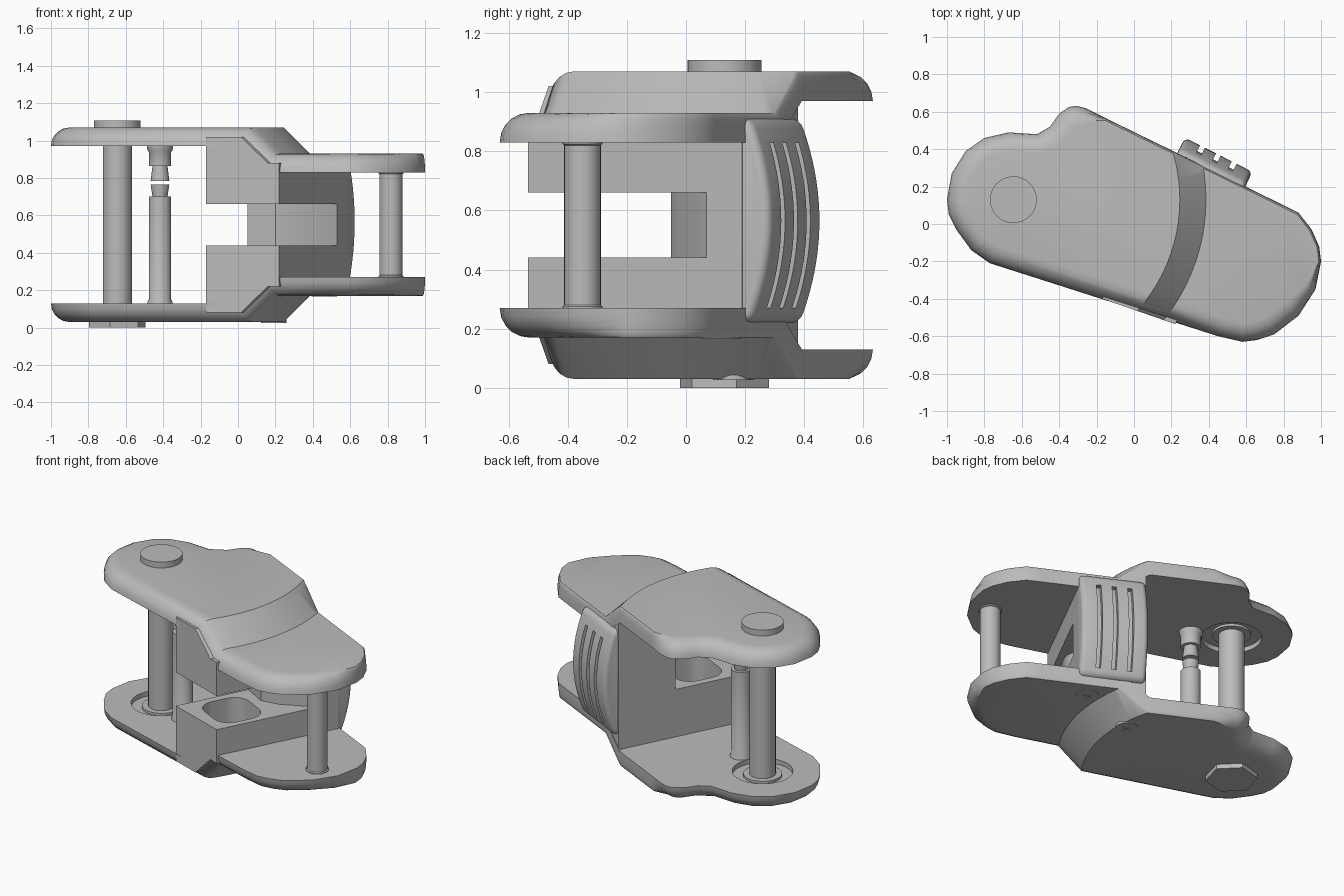
import bpy, bmesh, math
from mathutils import Vector

if "Cube" in bpy.data.objects:
    bpy.data.objects.remove(bpy.data.objects["Cube"])

grey = bpy.data.materials.new("plain grey")
grey.use_nodes = True
grey.diffuse_color = (0.5, 0.5, 0.5, 1)
grey.node_tree.nodes["Principled BSDF"].inputs["Base Color"].default_value = (0.5, 0.5, 0.5, 1)

PIVOT = Vector((-0.645, 0.13))
MID = 0.55
R_IN, R_OUT = 0.89, 1.03
U, V = Vector((0.89, -0.45, 0)).normalized(), Vector((0.45, 0.89, 0)).normalized()


def to_object(name, bm):
    bmesh.ops.recalc_face_normals(bm, faces=bm.faces)
    mesh = bpy.data.meshes.new(name)
    bm.to_mesh(mesh)
    bm.free()
    mesh.materials.append(grey)
    obj = bpy.data.objects.new(name, mesh)
    bpy.context.collection.objects.link(obj)
    return obj


def loft(name, rings):
    """Skin a list of equal-length rings and cap both ends."""
    bm = bmesh.new()
    loops = [[bm.verts.new(p) for p in ring] for ring in rings]
    n = len(loops[0])
    for a, b in zip(loops, loops[1:]):
        for i in range(n):
            j = (i + 1) % n
            bm.faces.new((a[i], a[j], b[j], b[i]))
    bm.faces.new(loops[0])
    bm.faces.new(loops[-1])
    return to_object(name, bm)


def prism(name, points, z0, z1):
    return loft(name, [[(x, y, z) for x, y in points] for z in (z0, z1)])


def turned(name, centre, profile, sides=32, spin=0.0):
    """Round part from (radius, z) pairs."""
    angles = [spin + math.tau * i / sides for i in range(sides)]
    return loft(name, [[(centre[0] + r * math.cos(a), centre[1] + r * math.sin(a), z)
                        for a in angles] for r, z in profile])


def bake(obj):
    dg = bpy.context.evaluated_depsgraph_get()
    mesh = bpy.data.meshes.new_from_object(obj.evaluated_get(dg))
    obj.modifiers.clear()
    obj.data = mesh


def boolean(obj, cutter, mode="DIFFERENCE", drop=True):
    mod = obj.modifiers.new("cut", "BOOLEAN")
    mod.object, mod.operation, mod.solver = cutter, mode, "EXACT"
    bake(obj)
    if drop:
        bpy.data.objects.remove(cutter)


def smooth(obj, angle=35):
    bpy.ops.object.select_all(action="DESELECT")
    obj.select_set(True)
    bpy.context.view_layer.objects.active = obj
    bpy.ops.object.shade_smooth_by_angle(angle=math.radians(angle))


def step_inward(obj):
    """Shear the part toward mid height along an arc around the pivot."""
    discs = [turned("arc_helper", PIVOT, [(r, -1), (r, 2)], 96) for r in (R_IN, R_OUT)]
    bm = bmesh.new()
    for ops in ([("INTERSECT", 0)], [("INTERSECT", 1), ("DIFFERENCE", 0)], [("DIFFERENCE", 1)]):
        piece = obj.copy()
        piece.data = obj.data.copy()
        bpy.context.collection.objects.link(piece)
        for mode, k in ops:
            boolean(piece, discs[k], mode, drop=False)
        bm.from_mesh(piece.data)
        bpy.data.objects.remove(piece)
    radius = lambda v: (v.co.xy - PIVOT).length
    seams = [f for f in bm.faces if any(all(abs(radius(v) - r) < 0.002 for v in f.verts)
                                        for r in (R_IN, R_OUT)) and abs(f.normal.z) < 0.1]
    bmesh.ops.delete(bm, geom=seams, context="FACES")
    bmesh.ops.remove_doubles(bm, verts=bm.verts, dist=0.0003)
    bmesh.ops.triangulate(bm, faces=bm.faces)
    for v in bm.verts:
        t = min(max((radius(v) - R_IN - 0.001) / (R_OUT - R_IN - 0.003), 0), 1)
        v.co.z += 0.14 * t * (1 if v.co.z < MID else -1)
    bmesh.ops.recalc_face_normals(bm, faces=bm.faces)
    bm.to_mesh(obj.data)
    bm.free()
    for d in discs:
        bpy.data.objects.remove(d)


# Side plates: rounded outer rim, soft everywhere but the straight back edge
outline = [(-1, .13), (-.975, .27), (-.9, .39), (-.8, .46), (-.67, .49), (-.52, .48), (-.45, .52),
           (-.4, .59), (-.35, .625), (-.31, .632), (-.26, .62), (-.15, .565), (.25, .37), (.8, .1),
           (.88, .06), (.95, -.03), (.99, -.12), (1, -.2), (.97, -.35), (.88, -.49), (.75, -.59),
           (.66, -.62), (.58, -.63), (.45, -.6), (-.77, -.21), (-.87, -.14), (-.95, -.03), (-.99, .05)]
pts = [Vector(p) for p in outline]
insets = []
for i, p in enumerate(pts):
    a = (p - pts[i - 1]).normalized()
    b = (pts[(i + 1) % len(pts)] - p).normalized()
    t = (a + b).normalized()
    v = p.dot(V.xy)
    w = 0.1 if p.x < -0.2 else 0.1 * min(max((0.3 - v) / 0.3, 0.12), 1)
    insets.append(Vector((t.y, -t.x)) * w)
rings = []
for k in range(6):
    a = math.pi / 2 * k / 5
    rings.append([(*(p + n * (1 - math.cos(a))), 0.97 + 0.1 * math.sin(a))
                  for p, n in zip(pts, insets)])
upper = loft("upper_plate", rings)
step_inward(upper)
boolean(upper, turned("recess_cutter", PIVOT, [(0.18, 0.9), (0.18, 1.0)]))
lower = upper.copy()
lower.data = upper.data.copy()
lower.name = "lower_plate"
bpy.context.collection.objects.link(lower)
for v in lower.data.vertices:
    v.co.z = 2 * MID - v.co.z
lower.data.flip_normals()
smooth(upper)
smooth(lower)

# Centre block with a front slot and a rounded pocket above and below it
block = prism("centre_block", [(-.17, -.4), (.22, -.535), (.59, .19), (.224, .379)], 0.08, 1.02)
step_inward(block)
boolean(block, prism("slot_cutter", [(-.6, -.9), (.9, -.9), (.9, .24), (.53, .07), (.32, -.03),
                                     (.2, -.05), (.05, .035), (-.1, .1)], 0.44, 0.66))
pocket = []
for q, (sx, sy) in enumerate([(1, 1), (-1, 1), (-1, -1), (1, -1)]):
    for k in range(7):
        a = math.pi / 2 * (q + k / 6)
        c = U * (0.237 + sx * 0.06 + 0.1 * math.cos(a)) + V * (-0.17 + sy * 0.05 + 0.1 * math.sin(a))
        pocket.append(c.xy)
boolean(block, prism("pocket_cutter", pocket, 0.26, 0.84))
smooth(block, 25)


# Domed thumb grip with three vertical grooves
def bulge(z):
    return 0.535 - 0.075 * ((z - 0.565) / 0.345) ** 2


def grip_slab(name, u0, u1, z0, z1, shift, back):
    zs = [z0 + (z1 - z0) * i / 20 for i in range(21)]
    side = [(bulge(z) + shift, z) for z in zs] + [(back, z1), (back, z0)]
    return loft(name, [[U * u + V * v + Vector((0, 0, z)) for v, z in side] for u in (u0, u1)])


grip = grip_slab("thumb_grip", 0.035, 0.44, 0.22, 0.91, 0, 0.40)
bev = grip.modifiers.new("round", "BEVEL")
bev.width, bev.segments, bev.limit_method = 0.035, 4, "ANGLE"
bake(grip)
for u in (0.14, 0.235, 0.33):
    boolean(grip, grip_slab("groove_cutter", u - 0.014, u + 0.014, 0.27, 0.83, -0.035, 0.7))
smooth(grip)

# Main pivot bolt with its head and hexagonal nut
smooth(turned("pivot_pin", PIVOT, [(0.078, 0.05), (0.078, 1.05)]))
smooth(turned("pivot_head", PIVOT, [(0.125, 1.05), (0.125, 1.108)]))
turned("pivot_nut", PIVOT, [(0.156, 0.0), (0.156, 0.06)], 6, math.radians(75))
for name, z in (("lower_washer", 0.1), ("upper_washer", 0.985)):
    smooth(turned(name, PIVOT, [(0.115, z), (0.115, z + 0.015)]))

# Split spring pin beside the bolt
spring = (-0.417, 0.025)
smooth(turned("spring_pin_lower", spring, [(0.068, 0.12), (0.068, 0.135), (0.06, 0.15), (0.06, 0.7),
                                           (0.04, 0.7), (0.05, 0.765)], 24))
smooth(turned("spring_pin_upper", spring, [(0.05, 0.785), (0.04, 0.865), (0.06, 0.865), (0.06, 0.94),
                                           (0.07, 0.955), (0.07, 0.98)], 24))

# Cross pin at the narrow end
smooth(turned("end_pin", (0.818, -0.35), [(0.068, 0.25), (0.068, 0.275), (0.062, 0.28), (0.062, 0.82),
                                          (0.068, 0.825), (0.068, 0.85)]))

# Cross-head screws under the lower plate
for i, (x, y, z) in enumerate([(0.19, 0.16, 0.03), (0.46, 0.12, 0.17)]):
    screw = turned(f"screw_{i + 1}", (x, y), [(0.068, z - 0.004), (0.068, z + 0.02)])
    for w, h in ((0.03, 0.006), (0.006, 0.03)):
        cross = [(x - w, y - h), (x + w, y - h), (x + w, y + h), (x - w, y + h)]
        boolean(screw, prism("cross_cutter", cross, z - 0.02, z + 0.008))
    smooth(screw)
